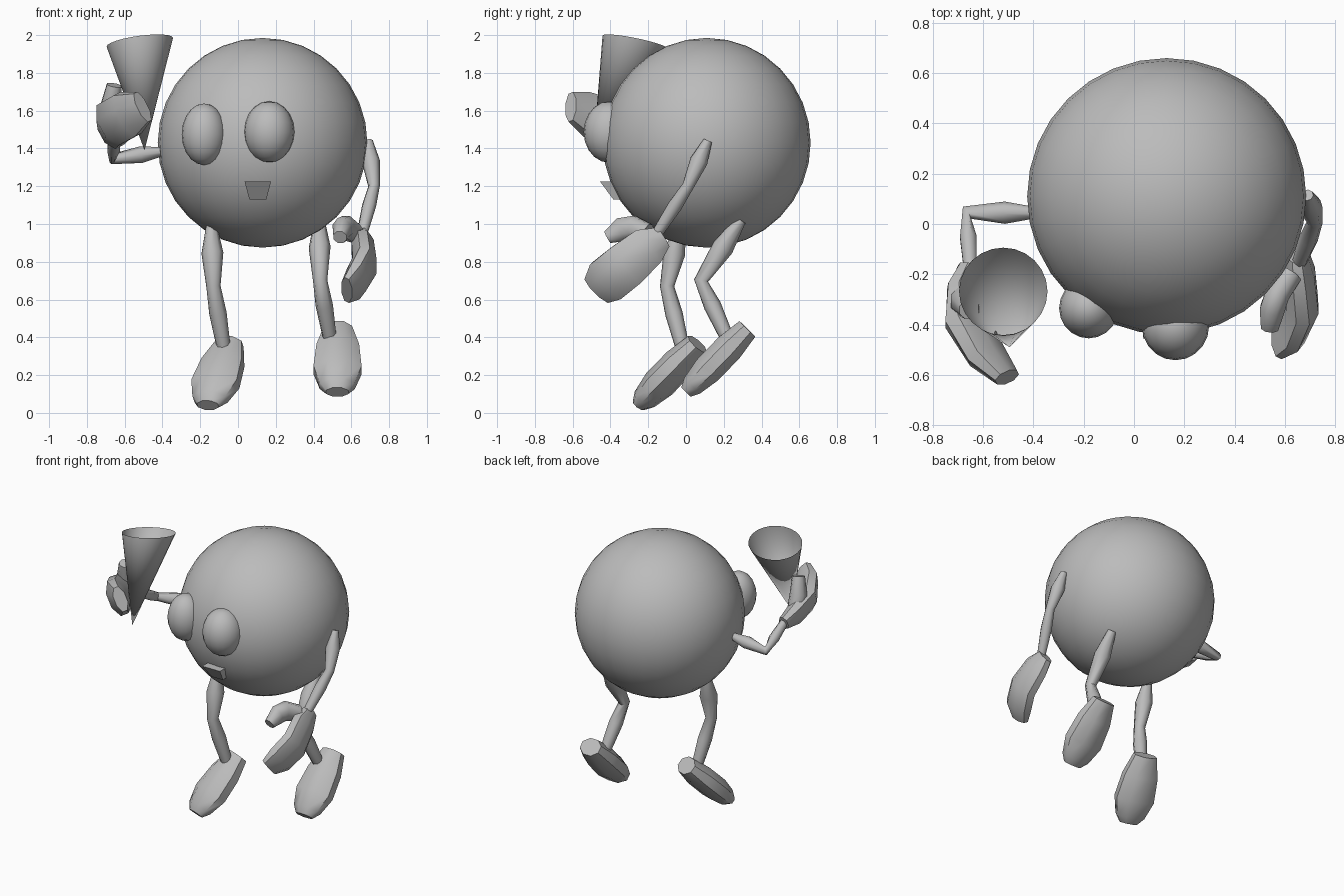
import bpy, bmesh, math
from mathutils import Vector

if "Cube" in bpy.data.objects:
    bpy.data.objects.remove(bpy.data.objects["Cube"], do_unlink=True)

# Single flat colour
grey = bpy.data.materials.new("plain grey")
grey.use_nodes = True
grey.diffuse_color = (0.5, 0.5, 0.5, 1)
grey.node_tree.nodes["Principled BSDF"].inputs["Base Color"].default_value = (0.5, 0.5, 0.5, 1)


def finish(name, bm, angle=50, fix_normals=True):
    if fix_normals:
        bmesh.ops.recalc_face_normals(bm, faces=bm.faces)
    mesh = bpy.data.meshes.new(name)
    bm.to_mesh(mesh)
    bm.free()
    mesh.materials.append(grey)
    obj = bpy.data.objects.new(name, mesh)
    bpy.context.collection.objects.link(obj)
    bpy.ops.object.select_all(action="DESELECT")
    obj.select_set(True)
    bpy.context.view_layer.objects.active = obj
    bpy.ops.object.shade_smooth_by_angle(angle=math.radians(angle))
    return obj


def ball(name, centre, radii, segments):
    bm = bmesh.new()
    bmesh.ops.create_uvsphere(bm, u_segments=segments, v_segments=segments // 2, radius=1)
    bmesh.ops.scale(bm, vec=radii, verts=bm.verts)
    bmesh.ops.translate(bm, vec=centre, verts=bm.verts)
    return finish(name, bm)


def loft(name, stations, wide_hint, sides=8):
    """Tube through (centre, half width, half thickness); width runs along wide_hint."""
    bm = bmesh.new()
    centres = [Vector(s[0]) for s in stations]
    rings = []
    for i, (c, w, h) in enumerate(stations):
        t = (centres[min(i + 1, len(centres) - 1)] - centres[max(i - 1, 0)]).normalized()
        a = Vector(wide_hint)
        a = (a - t * a.dot(t)).normalized()
        b = t.cross(a)
        ring = []
        for k in range(sides):
            ang = 2 * math.pi * (k + 0.5) / sides
            ring.append(bm.verts.new(centres[i] + (a * w * math.cos(ang) + b * h * math.sin(ang)) * 1.06))
        rings.append(ring)
    for r0, r1 in zip(rings, rings[1:]):
        for k in range(sides):
            n = (k + 1) % sides
            bm.faces.new((r0[k], r0[n], r1[n], r1[k]))
    bm.faces.new(rings[0])
    bm.faces.new(rings[-1])
    return finish(name, bm)


def limb(name, start, joint, end, thick, hint=(1, 0.3, 0)):
    """Two spindle segments that swell between the joints."""
    s, j, e = Vector(start), Vector(joint), Vector(end)
    points = [(s, 0.5), (s.lerp(j, 0.45), 1), (j, 0.65), (j.lerp(e, 0.4), 0.8), (e, 0.6)]
    return loft(name, [(p, f * thick, f * thick) for p, f in points], hint)


# Body and eyes
ball("body", (0.13, 0.11, 1.43), (0.555, 0.55, 0.555), 32)
ball("right_eye", (-0.18, -0.335, 1.475), (0.118, 0.12, 0.163), 20)
ball("left_eye", (0.165, -0.405, 1.487), (0.134, 0.137, 0.163), 20)

# Mouth wedge, wider and further forward at the top
bm = bmesh.new()
rows = []
for z, half, front, back in ((1.225, 0.07, -0.455, -0.36), (1.13, 0.045, -0.385, -0.3)):
    rows.append([bm.verts.new((0.105 + sx * half, y, z))
                 for sx, y in ((-1, front), (1, front), (1, back), (-1, back))])
top, low = rows
bm.faces.new(top)
bm.faces.new(low)
for k in range(4):
    n = (k + 1) % 4
    bm.faces.new((top[k], top[n], low[n], low[k]))
finish("mouth", bm, 20)

# Open cone held in the raised hand, with a slanted rim
bm = bmesh.new()
tip = bm.verts.new((-0.495, -0.49, 1.39))
rim = []
for k in range(24):
    ang = 2 * math.pi * k / 24
    dx, dy = 0.176 * math.cos(ang), 0.174 * math.sin(ang)
    rim.append(bm.verts.new((-0.52 + dx, -0.268 + dy, 1.962 + 0.13 * dx - 0.2 * dy)))
for k in range(24):
    bm.faces.new((tip, rim[(k + 1) % 24], rim[k]))
finish("cone", bm, 60, fix_normals=False)

# Arms
limb("right_arm", (-0.39, 0.045, 1.385), (-0.665, 0.045, 1.345), (-0.65, -0.2, 1.47), 0.042, (0, 0.3, 1))
limb("left_arm", (0.69, 0.115, 1.44), (0.72, 0.01, 1.2), (0.655, -0.16, 0.94), 0.045)

# Mitten hands
loft("right_hand", [((-0.655, -0.17, 1.46), 0.05, 0.04),
                    ((-0.672, -0.26, 1.49), 0.1, 0.06),
                    ((-0.665, -0.39, 1.535), 0.125, 0.075),
                    ((-0.585, -0.525, 1.58), 0.125, 0.065),
                    ((-0.505, -0.61, 1.62), 0.085, 0.04)], (-0.5, 0, 1))
loft("right_thumb", [((-0.67, -0.28, 1.52), 0.05, 0.05),
                     ((-0.675, -0.31, 1.62), 0.055, 0.055),
                     ((-0.655, -0.34, 1.735), 0.04, 0.04)], (1, 0, 0))
loft("left_hand", [((0.65, -0.12, 0.93), 0.06, 0.045),
                   ((0.66, -0.2, 0.88), 0.11, 0.06),
                   ((0.67, -0.32, 0.78), 0.125, 0.065),
                   ((0.625, -0.42, 0.7), 0.125, 0.06),
                   ((0.575, -0.47, 0.65), 0.09, 0.035)], (0, -1, 1))
loft("left_thumb", [((0.62, -0.2, 0.95), 0.05, 0.05),
                    ((0.57, -0.28, 0.98), 0.065, 0.05),
                    ((0.55, -0.34, 0.97), 0.065, 0.05),
                    ((0.54, -0.415, 0.93), 0.035, 0.035)], (0, 0, 1))

# Legs
limb("right_leg", (-0.14, -0.03, 0.99), (-0.13, -0.1, 0.67), (-0.07, -0.01, 0.31), 0.055)
limb("left_leg", (0.43, 0.29, 1.02), (0.435, 0.08, 0.7), (0.49, 0.23, 0.37), 0.055)

# Slanted feet, heel to toe
foot = ((0.0, 0.075, 0.06), (0.3, 0.115, 0.08), (0.65, 0.13, 0.08), (0.9, 0.095, 0.06), (1.0, 0.06, 0.035))
for name, heel, toe in (("right_foot", (-0.045, 0.06, 0.365), (-0.16, -0.25, 0.04)),
                        ("left_foot", (0.53, 0.325, 0.445), (0.525, 0.0, 0.11))):
    h, t = Vector(heel), Vector(toe)
    loft(name, [(h.lerp(t, f), w, d) for f, w, d in foot], (1, -0.35 if name == "right_foot" else 0, 0))
